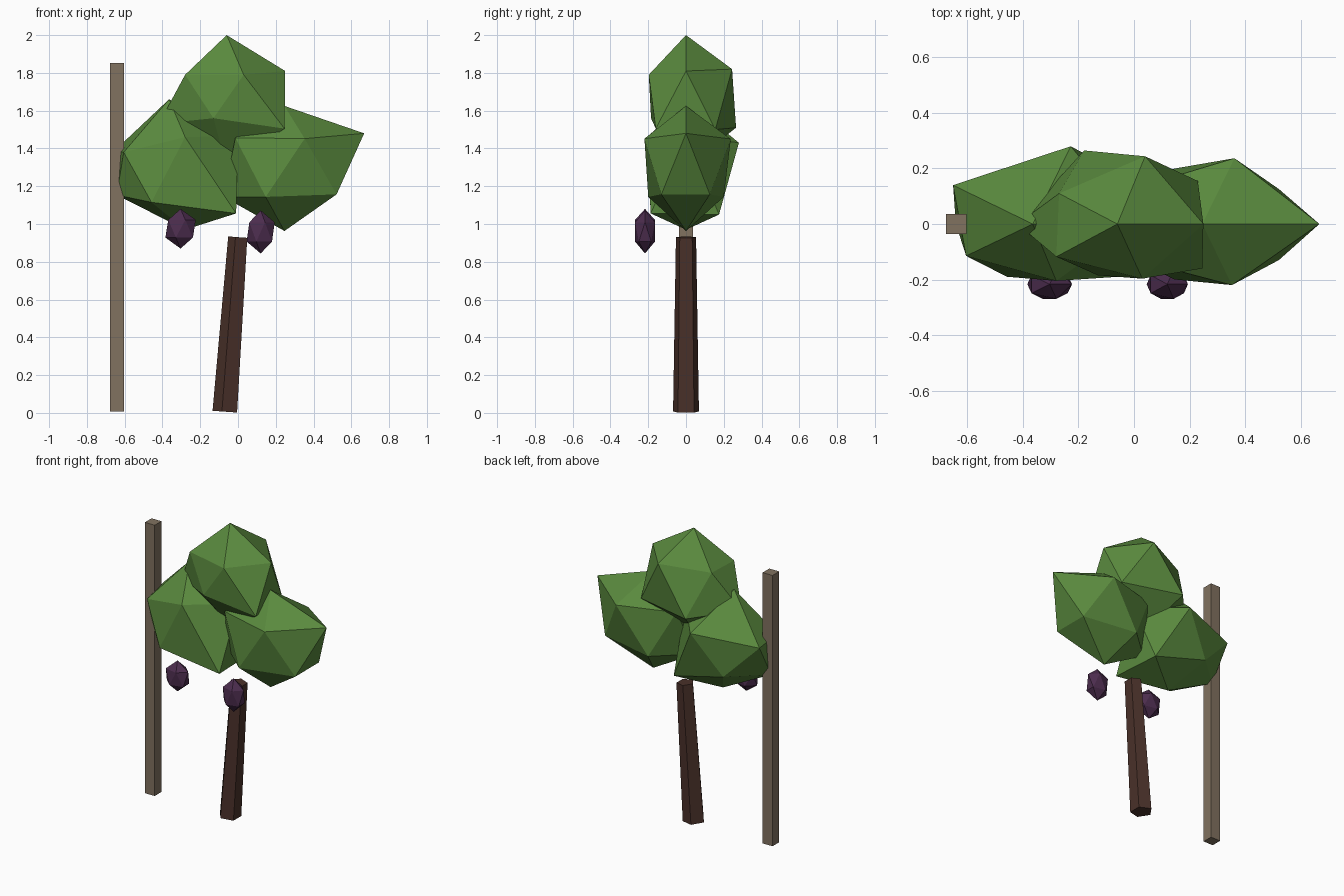
import bpy
import bmesh
import math
from mathutils import Matrix, Vector

default_cube = bpy.data.objects.get("Cube")
if default_cube:
    bpy.data.objects.remove(default_cube, do_unlink=True)


def make_material(name, red, green, blue):
    material = bpy.data.materials.new(name)
    material.use_nodes = True
    colour = (red, green, blue, 1)
    material.diffuse_color = colour
    shader = next(n for n in material.node_tree.nodes if n.type == "BSDF_PRINCIPLED")
    shader.inputs["Base Color"].default_value = colour
    shader.inputs["Roughness"].default_value = 0.9
    return material


leaf_green = make_material("leaf_green", 0.102, 0.254, 0.048)
bark_brown = make_material("bark_brown", 0.069, 0.031, 0.023)
post_tan = make_material("post_tan", 0.220, 0.168, 0.117)
fruit_purple = make_material("fruit_purple", 0.072, 0.026, 0.076)


def finish(name, bm, material):
    bmesh.ops.recalc_face_normals(bm, faces=bm.faces)
    mesh = bpy.data.meshes.new(name)
    bm.to_mesh(mesh)
    bm.free()
    mesh.materials.append(material)
    part = bpy.data.objects.new(name, mesh)
    bpy.context.collection.objects.link(part)
    return part


def faceted_blob(name, centre, radii, material, corners=()):
    """Twenty-sided ellipsoid; each listed corner pulls the nearest vertex to it."""
    bm = bmesh.new()
    bmesh.ops.create_icosphere(bm, subdivisions=1, radius=1)
    bmesh.ops.scale(bm, vec=radii, verts=bm.verts)
    bmesh.ops.translate(bm, vec=centre, verts=bm.verts)
    free = list(bm.verts)
    for corner in map(Vector, corners):
        nearest = min(free, key=lambda vert: (vert.co - corner).length)
        free.remove(nearest)
        nearest.co = corner
    return finish(name, bm, material)


# Three irregular leaf clumps
crown_radii = (0.36, 0.235, 0.35)
faceted_blob("top_foliage", (-0.06, 0, 1.65), crown_radii, leaf_green, [
    (0.25, 0, 1.81),
    (0.04, 0.244, 1.82),
    (0.03, -0.197, 1.79),
    (-0.27, 0.11, 1.79),
    (-0.28, -0.118, 1.79),
    (0.23, 0.155, 1.5),
    (0.246, -0.16, 1.505),
    (-0.18, 0.265, 1.51),
    (-0.13, -0.185, 1.56),
    (-0.42, 0, 1.53),
])
faceted_blob("right_foliage", (-0.32, 0, 1.31), crown_radii, leaf_green, [
    (-0.365, 0, 1.66),
    (-0.605, -0.115, 1.38),
    (-0.652, 0.14, 1.39),
    (-0.28, -0.205, 1.46),
    (-0.228, 0.28, 1.43),
    (-0.458, -0.19, 1.115),
    (-0.01, -0.187, 1.056),
    (-0.03, 0.175, 1.05),
    (-0.28, 0, 0.97),
])
faceted_blob("left_foliage", (0.246, 0, 1.3), crown_radii, leaf_green, [
    (0.246, 0, 1.625),
    (0.668, 0, 1.48),
    (0.353, -0.22, 1.452),
    (0.362, 0.237, 1.45),
    (0.522, -0.13, 1.157),
    (0.522, 0.126, 1.157),
    (0.246, 0, 0.963),
])

# Two hanging fruits at the front
faceted_blob("right_fruit", (-0.304, -0.217, 0.975), (0.09, 0.062, 0.105), fruit_purple)
faceted_blob("left_fruit", (0.12, -0.217, 0.958), (0.083, 0.062, 0.114), fruit_purple)

# Leaning, tapered five-sided trunk
bm = bmesh.new()
lean = Matrix.Rotation(math.radians(4.2), 3, "Y")
rings = []
for foot, radius in ((Vector((-0.063, 0, 0.006)), 0.072), (Vector((0.004, 0, 0.93)), 0.056)):
    ring = []
    for side in range(5):
        angle = math.pi + math.tau * side / 5
        offset = Vector((math.cos(angle), math.sin(angle), 0)) * radius
        ring.append(bm.verts.new(foot + lean @ offset))
    rings.append(ring)
lower, upper = rings
for side in range(5):
    after = (side + 1) % 5
    bm.faces.new((lower[side], lower[after], upper[after], upper[side]))
bm.faces.new(lower)
bm.faces.new(upper)
finish("trunk", bm, bark_brown)

# Square post beside the tree
bm = bmesh.new()
bmesh.ops.create_cube(bm, size=1)
bmesh.ops.scale(bm, vec=(0.074, 0.072, 1.845), verts=bm.verts)
bmesh.ops.translate(bm, vec=(-0.64, 0, 0.93), verts=bm.verts)
finish("support_post", bm, post_tan)
